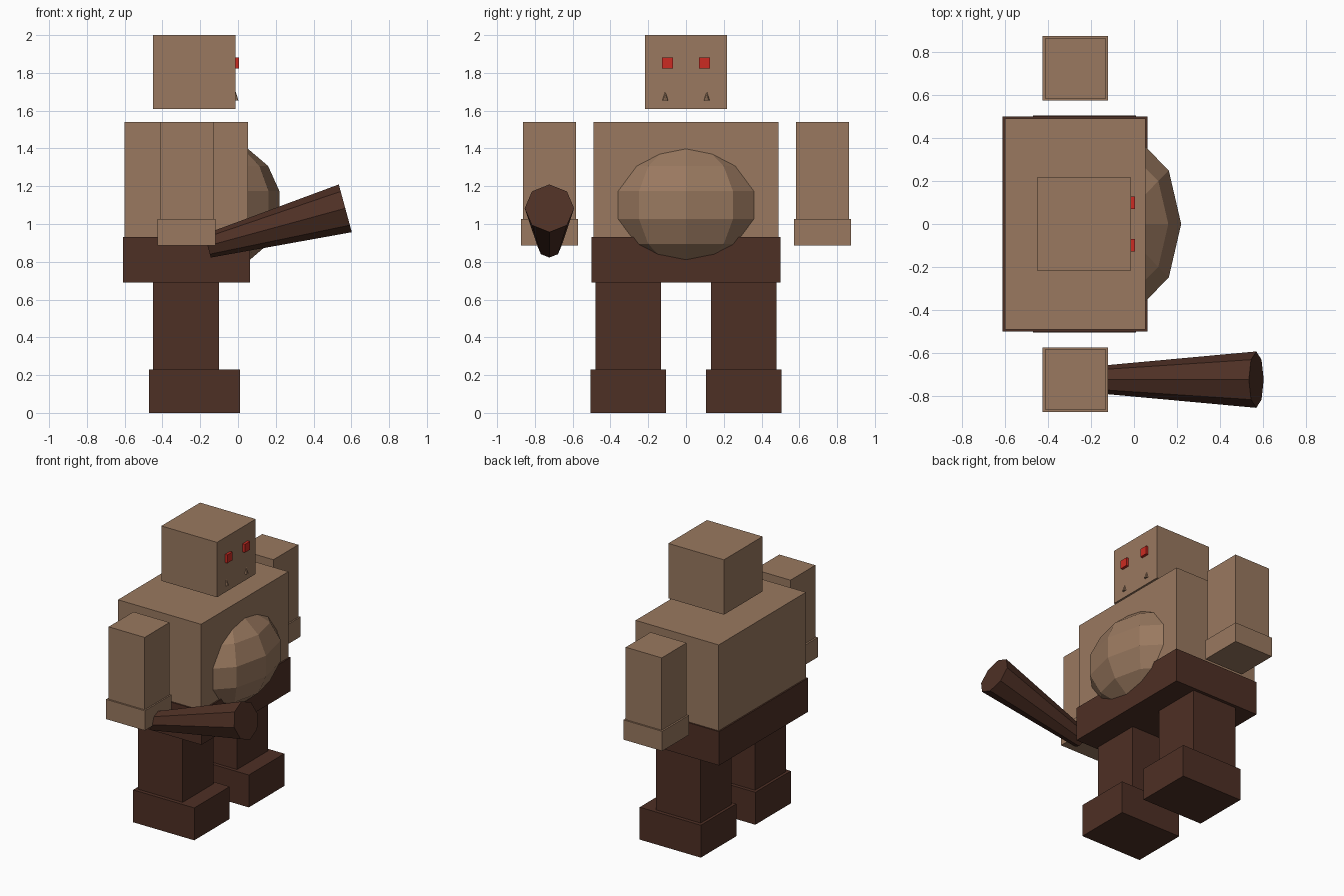
import bpy, bmesh
from math import sin, cos, pi
from mathutils import Vector, Matrix

cube = bpy.data.objects.get("Cube")
if cube:
    bpy.data.objects.remove(cube, do_unlink=True)


def material(name, rgb):
    mat = bpy.data.materials.new(name)
    mat.use_nodes = True
    mat.diffuse_color = (*rgb, 1)
    mat.node_tree.nodes["Principled BSDF"].inputs["Base Color"].default_value = (*rgb, 1)
    return mat


skin = material("tan skin", (0.32, 0.19, 0.115))
brown = material("dark brown", (0.076, 0.029, 0.018))
red = material("red eye", (0.60, 0.024, 0.016))


def finish(name, bm, mat):
    bmesh.ops.recalc_face_normals(bm, faces=bm.faces[:])
    mesh = bpy.data.meshes.new(name)
    bm.to_mesh(mesh)
    bm.free()
    mesh.materials.append(mat)
    obj = bpy.data.objects.new(name, mesh)
    bpy.context.collection.objects.link(obj)
    return obj


def box(name, mat, xs, ys, zs):
    """Box between pairs of limits on each axis."""
    spans = (xs, ys, zs)
    size = Matrix.Diagonal([b - a for a, b in spans] + [1])
    mid = Matrix.Translation([(a + b) / 2 for a, b in spans])
    bm = bmesh.new()
    bmesh.ops.create_cube(bm, size=1, matrix=mid @ size)
    return finish(name, bm, mat)


def tapered(name, mat, start, end, r1, r2, sides=8):
    """Cone or frustum running from start to end."""
    start, end = Vector(start), Vector(end)
    axis = end - start
    turn = axis.to_track_quat('Z', 'Y').to_matrix().to_4x4()
    bm = bmesh.new()
    bmesh.ops.create_cone(bm, cap_ends=True, segments=sides, radius1=r1, radius2=r2,
                          depth=axis.length,
                          matrix=Matrix.Translation((start + end) / 2) @ turn)
    return finish(name, bm, mat)


# Head, torso and hips
box("head", skin, (-0.45, -0.013), (-0.217, 0.217), (1.61, 2.0))
box("torso", skin, (-0.60, 0.053), (-0.49, 0.49), (0.93, 1.54))
box("hips", brown, (-0.61, 0.063), (-0.50, 0.50), (0.69, 0.93))

# Paired parts, mirrored across y
for side, s in (("left", 1), ("right", -1)):
    def pair(name, mat, xs, ys, zs):
        box(f"{side}_{name}", mat, xs, sorted(s * y for y in ys), zs)

    pair("leg", brown, (-0.45, -0.10), (0.132, 0.478), (0.23, 0.69))
    pair("foot", brown, (-0.47, 0.01), (0.107, 0.505), (0, 0.23))
    pair("arm", skin, (-0.413, -0.13), (0.583, 0.862), (1.026, 1.54))
    pair("hand", skin, (-0.425, -0.12), (0.573, 0.874), (0.886, 1.026))
    pair("eye", red, (-0.02, 0.005), (0.07, 0.127), (1.822, 1.881))
    tapered(f"{side}_tusk", skin, (-0.013, s * 0.11, 1.655), (-0.013, s * 0.11, 1.703),
            0.015, 0)

# Faceted belly: half-circle profile spun round the vertical, then stretched
rings, segments = 7, 10
bm = bmesh.new()
arc = [bm.verts.new((sin(pi * i / rings), 0, cos(pi * i / rings))) for i in range(rings + 1)]
edges = [bm.edges.new(p) for p in zip(arc, arc[1:])]
bmesh.ops.spin(bm, geom=arc + edges, cent=(0, 0, 0), axis=(0, 0, 1),
               angle=2 * pi, steps=segments)
bmesh.ops.remove_doubles(bm, verts=bm.verts[:], dist=0.001)
bmesh.ops.transform(bm, verts=bm.verts[:], matrix=Matrix.Translation((-0.083, 0, 1.1))
                    @ Matrix.Diagonal((0.31, 0.434, 0.332, 1)))
finish("belly", bm, skin)

# Club held in the right hand
tapered("club", brown, (-0.161, -0.723, 0.884), (0.568, -0.723, 1.083), 0.064, 0.131)
